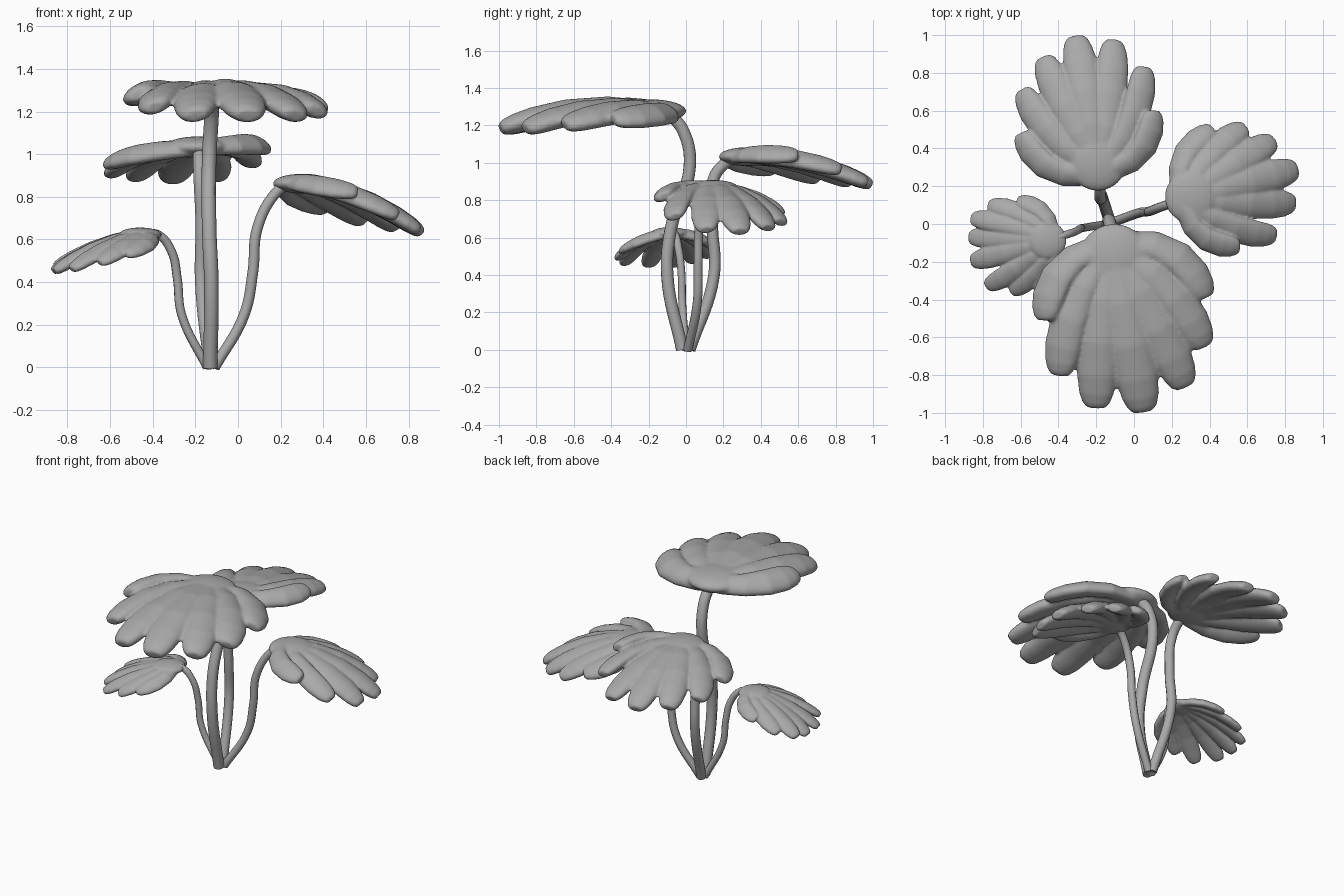
import bpy, bmesh, math
from mathutils import Vector

if "Cube" in bpy.data.objects:
    bpy.data.objects.remove(bpy.data.objects["Cube"])

grey = bpy.data.materials.new("matte_grey")
grey.use_nodes = True
grey.diffuse_color = (0.4, 0.4, 0.4, 1)
grey.node_tree.nodes["Principled BSDF"].inputs["Base Color"].default_value = (0.4, 0.4, 0.4, 1)

UP = Vector((0, 0, 1))
# lobe outline: position along the lobe, half width, half thickness
OUTLINE = [(0, .07, .045), (.12, .085, .052), (.35, .1, .058), (.6, .114, .06), (.8, .114, .058),
           (.91, .1, .053), (.97, .08, .044), (1, .055, .03)]


def add_lobe(bm, hub, tip, u, arch, size, sides=20):
    """Flattened tapering tube from hub to tip; outer lobes (u near 1 or -1) bow and roll outward."""
    span = tip - hub
    out = span.cross(UP)                      # horizontal, to the lobe's right
    ctrl = (hub + tip) / 2 + out * 0.42 * u * abs(u) + UP * arch * (1 - 0.8 * u * u)
    roll = 0.5 * u
    rings = []
    for t, w, h in OUTLINE:
        p = hub * (1 - t) ** 2 + ctrl * 2 * t * (1 - t) + tip * t * t
        tan = ((ctrl - hub) * (1 - t) + (tip - ctrl) * t).normalized()
        level = tan.cross(UP).normalized()
        top = level.cross(tan)
        side = level * math.cos(roll) - top * math.sin(roll)
        nor = top * math.cos(roll) + level * math.sin(roll)
        ring = []
        for k in range(sides):
            a = 2 * math.pi * k / sides
            ring.append(bm.verts.new(p + (side * w * math.cos(a) + nor * h * math.sin(a)) * size))
        rings.append(ring)
    for r0, r1 in zip(rings, rings[1:]):
        for k in range(sides):
            j = (k + 1) % sides
            bm.faces.new((r0[k], r0[j], r1[j], r1[k]))
    bm.faces.new(rings[0][::-1])
    bm.faces.new(rings[-1])


def make_leaf(name, hub, tips, size, arch):
    """Fan of lobes, listed from the leaf's right edge to its left, fused into one skin."""
    hub = Vector(hub)
    bm = bmesh.new()
    n = len(tips)
    for i, tip in enumerate(tips):
        u = 1 - 2 * i / (n - 1)
        add_lobe(bm, hub, Vector(tip), u, arch, size * (1 - 0.18 * abs(u)))
    # rounded centre where the lobes meet, set forward of the stem
    forward = (sum((Vector(t) for t in tips), Vector()) / n - hub).normalized() * 0.08 * size
    geo = bmesh.ops.create_uvsphere(bm, u_segments=32, v_segments=16, radius=0.19 * size)
    for v in geo["verts"]:
        v.co = Vector((v.co.x, v.co.y, v.co.z * 0.33)) + hub + forward + UP * 0.018 * size
    bmesh.ops.recalc_face_normals(bm, faces=bm.faces)
    mesh = bpy.data.meshes.new(name)
    bm.to_mesh(mesh)
    bm.free()
    mesh.materials.append(grey)
    obj = bpy.data.objects.new(name, mesh)
    bpy.context.collection.objects.link(obj)
    fuse = obj.modifiers.new("fuse", "REMESH")
    fuse.mode = "VOXEL"
    fuse.voxel_size = 0.011 * size
    fuse.use_smooth_shade = True
    soft = obj.modifiers.new("soften", "SMOOTH")
    soft.factor = 0.5
    soft.iterations = 4


def make_stem(name, points, radius):
    """Round stem swept along a smooth curve."""
    curve = bpy.data.curves.new(name, "CURVE")
    curve.dimensions = "3D"
    curve.bevel_depth = radius
    curve.bevel_resolution = 3
    curve.use_fill_caps = True
    curve.resolution_u = 8
    spline = curve.splines.new("BEZIER")
    spline.bezier_points.add(len(points) - 1)
    for bp, co in zip(spline.bezier_points, points):
        bp.co = co
        bp.handle_left_type = bp.handle_right_type = "AUTO"
    curve.materials.append(grey)
    bpy.context.collection.objects.link(bpy.data.objects.new(name, curve))


# leaves
make_leaf("front_leaf", (-.12, -.11, 1.265),
          [(-.47, -.51, 1.28), (-.39, -.80, 1.22), (-.20, -.97, 1.18), (.05, -.99, 1.18),
           (.27, -.86, 1.18), (.37, -.65, 1.2), (.38, -.39, 1.23)], 1, .135)
make_leaf("back_leaf", (-.18, .265, 1.03),
          [(.1, .6, 1.04), (.05, .83, .96), (-.11, .97, .89), (-.31, .99, .88),
           (-.48, .88, .89), (-.59, .71, .91), (-.6, .48, .96)], .8, .1)
make_leaf("left_leaf", (.25, .13, .87),
          [(.56, -.12, .82), (.75, -.06, .71), (.85, .11, .64), (.86, .29, .63),
           (.74, .44, .65), (.59, .51, .68), (.42, .5, .74)], .74, .11)
make_leaf("right_leaf", (-.42, -.08, .63),
          [(-.62, .12, .56), (-.77, .1, .5), (-.86, .03, .47), (-.87, -.07, .45),
           (-.86, -.2, .45), (-.78, -.33, .46), (-.65, -.36, .49), (-.53, -.34, .53)], .53, .065)

# stems
make_stem("front_stem", [(-.13, -.02, 0), (-.125, -.1, .4), (-.135, -.08, .65), (-.135, .02, .98),
                         (-.125, -.01, 1.16), (-.12, -.08, 1.26)], .034)
make_stem("back_stem", [(-.13, .02, 0), (-.172, .15, .4), (-.17, .14, .68), (-.18, .15, .92),
                        (-.18, .24, 1.03)], .031)
make_stem("left_stem", [(-.11, .01, 0), (.03, .06, .25), (.07, .065, .45), (.09, .07, .65),
                        (.17, .1, .81), (.24, .12, .87)], .025)
make_stem("right_stem", [(-.145, 0, 0), (-.265, -.02, .25), (-.285, -.025, .42), (-.31, -.04, .54),
                         (-.37, -.06, .62), (-.43, -.08, .63)], .021)
